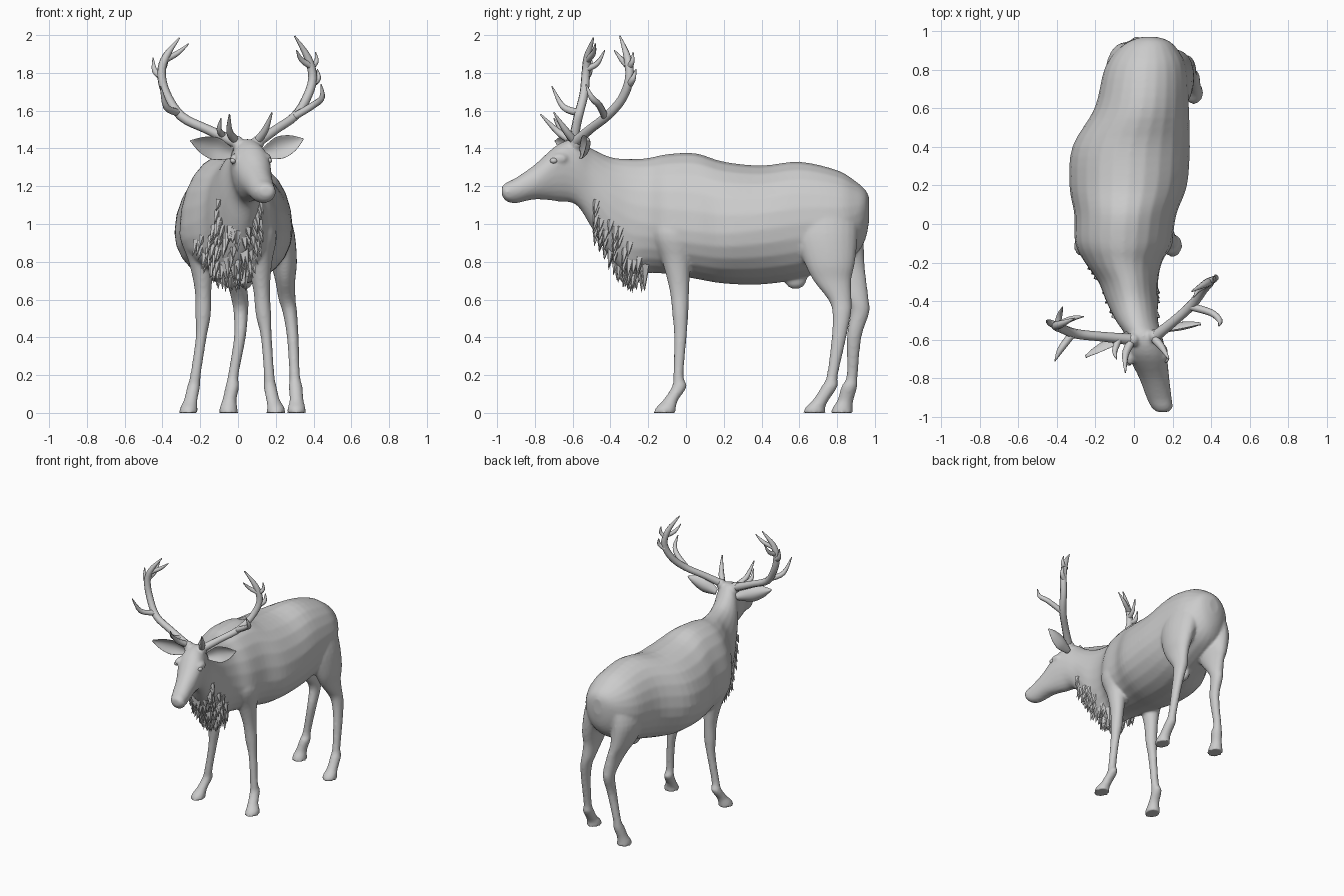
import bpy, bmesh, random
from math import sin, cos, pi
from mathutils import Vector, Matrix

random.seed(4)


def smooth_rows(rows, steps=4):
    """Catmull-Rom interpolation through rows of numbers."""
    out = []
    for i in range(len(rows) - 1):
        a, b, c, d = rows[max(i - 1, 0)], rows[i], rows[i + 1], rows[min(i + 2, len(rows) - 1)]
        for s in range(steps):
            t = s / steps
            out.append([0.5 * (2 * q + (r - p) * t + (2 * p - 5 * q + 4 * r - u) * t * t
                               + (3 * q - p - 3 * r + u) * t ** 3)
                        for p, q, r, u in zip(a, b, c, d)])
    return out + [list(rows[-1])]


def loft(bm, rings):
    loops = [[bm.verts.new(p) for p in ring] for ring in rings]
    n = len(loops[0])
    for a, b in zip(loops, loops[1:]):
        for i in range(n):
            bm.faces.new((a[i], a[(i + 1) % n], b[(i + 1) % n], b[i]))
    bm.faces.new(loops[0])
    bm.faces.new(loops[-1][::-1])


def finish(bm, name, smooth=True):
    bmesh.ops.recalc_face_normals(bm, faces=bm.faces)
    for f in bm.faces:
        f.smooth = smooth
    me = bpy.data.meshes.new(name)
    bm.to_mesh(me)
    bm.free()
    ob = bpy.data.objects.new(name, me)
    bpy.context.collection.objects.link(ob)
    return ob


ANGLES = [2 * pi * i / 24 for i in range(24)]


def trunk_point(row, t):
    y, cx, w, zb, zc, zt = row
    s = sin(t)
    return Vector((cx + w * cos(t), y, zc + s * ((zt - zc) if s > 0 else (zc - zb))))


def ball(bm, loc, size):
    m = Matrix.Translation(loc) @ Matrix.Diagonal((*size, 1))
    bmesh.ops.create_uvsphere(bm, u_segments=16, v_segments=10, radius=1, matrix=m)


# Trunk, neck and head: y, centre x, half width, bottom z, widest z, top z
trunk = [
    (.97, .08, .04, 1.02, 1.08, 1.14), (.95, .08, .10, .92, 1.08, 1.18),
    (.90, .07, .16, .84, 1.05, 1.225), (.80, .06, .215, .78, 1.02, 1.285),
    (.60, .04, .245, .71, 1.0, 1.33), (.40, -.015, .305, .68, .97, 1.31),
    (.20, -.03, .305, .685, .95, 1.33), (.05, -.045, .265, .71, .96, 1.375),
    (-.10, -.055, .25, .735, .98, 1.37), (-.20, -.055, .20, .74, 1.0, 1.35),
    (-.30, -.03, .155, .72, 1.03, 1.345), (-.40, -.01, .135, .82, 1.1, 1.355),
    (-.50, .015, .11, .98, 1.22, 1.40), (-.58, .05, .095, 1.10, 1.29, 1.45),
    (-.68, .07, .10, 1.12, 1.31, 1.42), (-.80, .105, .078, 1.13, 1.22, 1.315),
    (-.90, .13, .065, 1.11, 1.18, 1.245), (-.95, .145, .055, 1.12, 1.17, 1.22),
    (-.975, .15, .032, 1.15, 1.18, 1.2)]
trunk_rows = smooth_rows(trunk)
bm = bmesh.new()
loft(bm, [[trunk_point(r, t) for t in ANGLES] for r in trunk_rows])


# Legs: z, centre y, half width x, half depth y; side shifts listed per leg
def leg(profile, xs, ys=None):
    rows = [(z, x, y, a, b) for (z, y0, a, b), x, y in zip(profile, xs, ys or [p[1] for p in profile])]
    loft(bm, [[(x + a * cos(t), y + b * sin(t), max(z, 0)) for t in ANGLES]
              for z, x, y, a, b in smooth_rows(rows)])


front = [(1.1, -.06, .06, .10), (.95, -.06, .085, .12), (.8, -.05, .066, .076),
         (.65, -.035, .044, .052), (.52, -.03, .041, .042), (.4, -.03, .029, .033),
         (.2, -.04, .028, .027), (.14, -.035, .034, .039), (.07, -.08, .036, .039),
         (.03, -.105, .045, .052), (0, -.113, .051, .059)]
leg(front, [-.2, -.225, -.195, -.185, -.185, -.195, -.225, -.235, -.25, -.26, -.262])
leg(front, [.1, .12, .115, .125, .135, .15, .165, .17, .185, .2, .2])

hind = [(1.1, .74, .10, .17), (.95, .74, .10, .17), (.8, .76, .072, .135),
        (.7, .775, .053, .10), (.6, .815, .045, .062), (.53, .825, .038, .05),
        (.4, .81, .031, .039), (.2, .775, .028, .029), (.14, .76, .036, .042),
        (.07, .715, .037, .042), (.03, .685, .046, .052), (0, .68, .051, .06)]
leg(hind, [.16, .2, .24, .25, .26, .275, .29, .3, .305, .31, .31, .31])
leg(hind, [-.01, -.05, -.04, -.01, .01, .015, .01, -.025, -.03, -.045, -.05, -.05],
    [.76, .77, .81, .855, .905, .92, .89, .88, .865, .845, .83, .825])

# Groin, brow ridges and antler seats are blended into the skin
ball(bm, (.04, .58, .71), (.04, .06, .055))
for x, y in ((-.02, -.69), (.155, -.67)):
    ball(bm, (x, y, 1.345), (.022, .045, .028))
ball(bm, (-.005, -.6, 1.43), (.035, .035, .04))
ball(bm, (.105, -.58, 1.43), (.035, .035, .04))
body = finish(bm, "body")
rm = body.modifiers.new("blend", 'REMESH')
rm.mode = 'VOXEL'
rm.voxel_size = .01
rm.use_smooth_shade = True
sm = body.modifiers.new("soften", 'SMOOTH')
sm.factor, sm.iterations = .5, 5

# Eyes
bm = bmesh.new()
ball(bm, (-.026, -.715, 1.335), (.016, .02, .015))
ball(bm, (.165, -.7, 1.335), (.016, .02, .015))
finish(bm, "eyes")

# Shaggy throat and chest mane made of pointed locks
bm = bmesh.new()
neck = [r for r in trunk_rows if -.5 < r[0] < -.2]
for i in range(110):
    row = random.choice(neck)
    t = -pi / 2 + random.uniform(-1.25, 1.25)
    p = trunk_point(row, t)
    out = Vector((cos(t) * .35, -.15, -1 if p.z > .8 else -1.1)).normalized()
    size = random.uniform(.06, .10)
    mat = (Matrix.Translation(p + out * size * .25)
           @ out.to_track_quat('Z', 'Y').to_matrix().to_4x4())
    bmesh.ops.create_cone(bm, cap_ends=True, segments=5, radius1=.022, radius2=.001,
                          depth=size, matrix=mat)
for i in range(26):
    p = Vector((-.03 + random.gauss(0, .03), random.uniform(-.37, -.2), .715))
    p.z += max(0, -.3 - p.y) * .8
    bmesh.ops.create_cone(bm, cap_ends=True, segments=5, radius1=.03, radius2=.001,
                          depth=random.uniform(.1, .16), matrix=Matrix.Translation(p) @ Matrix.Rotation(pi, 4, 'X'))
finish(bm, "mane", False)


# Cupped ears
def ear(name, base, tip):
    base, tip = Vector(base), Vector(tip)
    axis = (tip - base).normalized()
    n = Vector((0, -1, 0))
    n = (n - axis * n.dot(axis)).normalized()
    u = axis.cross(n)
    e = bmesh.new()
    rings = []
    for s, w in smooth_rows([(0, .025), (.2, .045), (.45, .06), (.75, .042), (1, .004)]):
        c = base.lerp(tip, s)
        rings.append([c + u * w * cos(t) + n * (.008 * sin(t) + w * .55 * cos(t) ** 2 - w * .4)
                      for t in ANGLES])
    loft(e, rings)
    finish(e, name)


ear("left_ear", (-.03, -.575, 1.37), (-.25, -.69, 1.44))
ear("right_ear", (.13, -.56, 1.37), (.345, -.52, 1.45))


# Antlers: each branch is a tapered tube; rows are x, y, z, radius
def antler(name, branches):
    cu = bpy.data.curves.new(name, 'CURVE')
    cu.dimensions = '3D'
    cu.bevel_depth = 1
    cu.bevel_resolution = 2
    cu.use_fill_caps = True
    for pts in branches:
        rows = smooth_rows(pts)
        sp = cu.splines.new('POLY')
        sp.points.add(len(rows) - 1)
        for q, (x, y, z, r) in zip(sp.points, rows):
            q.co = (x, y, z, 1)
            q.radius = max(r, .002)
    bpy.context.collection.objects.link(bpy.data.objects.new(name, cu))


antler("left_antler", [
    [(-.01, -.6, 1.43, .03), (-.16, -.585, 1.5, .025), (-.3, -.57, 1.57, .025), (-.38, -.54, 1.69, .024),
     (-.405, -.53, 1.8, .023), (-.38, -.52, 1.89, .02), (-.31, -.49, 1.985, .004)],
    [(-.02, -.62, 1.45, .022), (-.045, -.68, 1.49, .018), (-.045, -.77, 1.58, .004)],
    [(-.08, -.6, 1.47, .018), (-.1, -.66, 1.5, .014), (-.09, -.7, 1.56, .003)],
    [(-.32, -.57, 1.59, .02), (-.38, -.65, 1.62, .017), (-.41, -.71, 1.73, .003)],
    [(-.4, -.53, 1.78, .02), (-.44, -.51, 1.81, .016), (-.45, -.5, 1.88, .003)],
    [(-.385, -.52, 1.87, .018), (-.32, -.49, 1.905, .014), (-.26, -.48, 1.955, .003)],
    [(-.4, -.53, 1.82, .018), (-.385, -.47, 1.85, .014), (-.37, -.43, 1.92, .003)]])
antler("right_antler", [
    [(.1, -.59, 1.43, .03), (.2, -.51, 1.5, .025), (.3, -.42, 1.57, .025), (.36, -.34, 1.66, .024),
     (.395, -.3, 1.77, .023), (.37, -.31, 1.88, .02), (.3, -.35, 1.995, .004)],
    [(.11, -.6, 1.45, .022), (.145, -.64, 1.5, .018), (.18, -.7, 1.59, .004)],
    [(.3, -.43, 1.57, .02), (.4, -.46, 1.63, .018), (.445, -.5, 1.67, .015), (.44, -.53, 1.74, .003)],
    [(.39, -.3, 1.74, .02), (.425, -.28, 1.77, .015), (.42, -.265, 1.82, .003)],
    [(.385, -.3, 1.83, .018), (.415, -.285, 1.86, .013), (.41, -.28, 1.91, .003)],
    [(.38, -.31, 1.84, .018), (.335, -.34, 1.87, .014), (.31, -.38, 1.92, .003)]])
